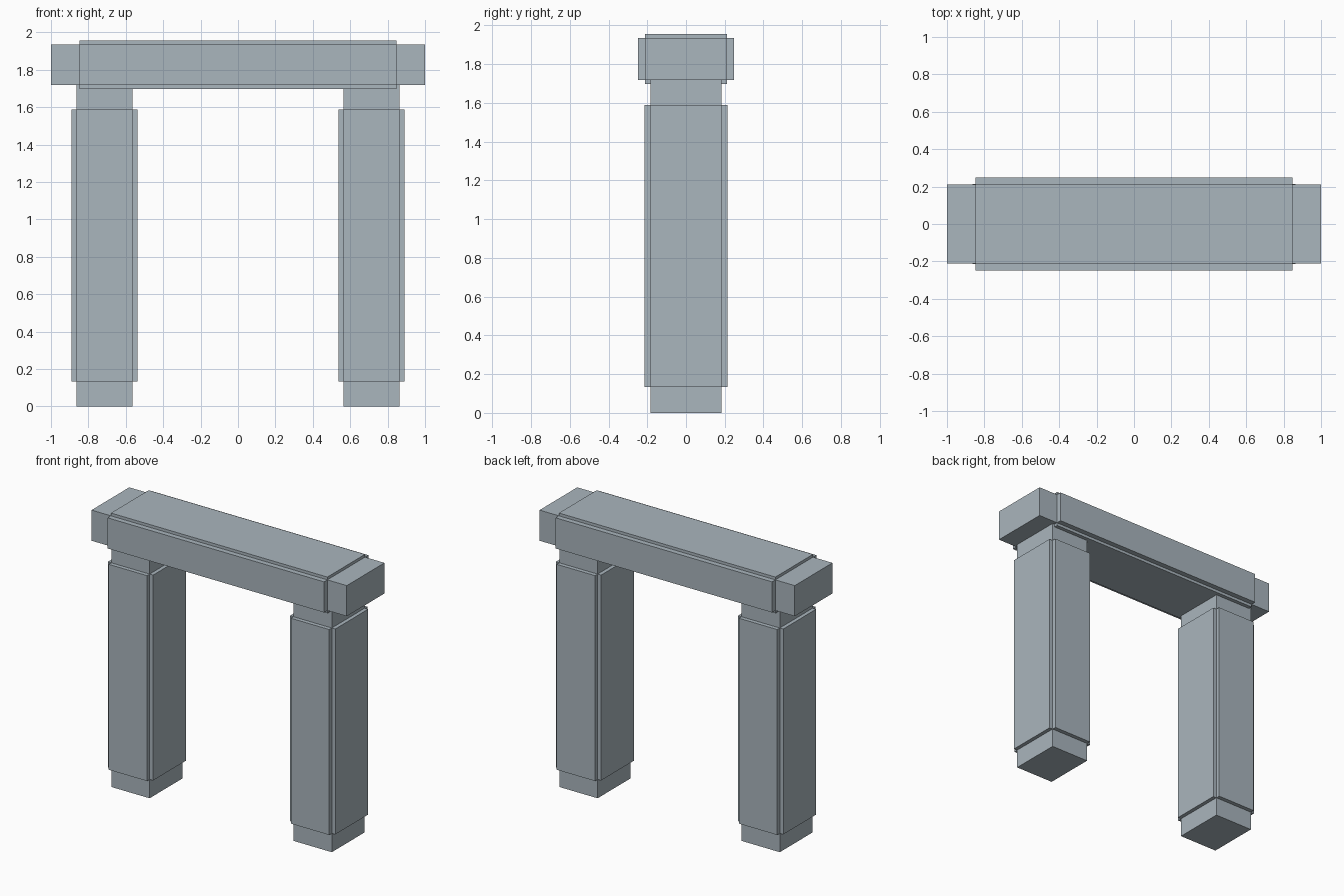
import bpy
import bmesh
from mathutils import Vector

cube = bpy.data.objects.get("Cube")
if cube:
    bpy.data.objects.remove(cube, do_unlink=True)

# Single blue-grey stone colour
stone = bpy.data.materials.new("blue_grey_stone")
stone.use_nodes = True
colour = (0.40, 0.465, 0.51, 1)
stone.diffuse_color = colour
stone.node_tree.nodes["Principled BSDF"].inputs["Base Color"].default_value = colour


def panelled_block(name, low, high, axis, start, end, raise_by):
    """Box whose four long sides carry a raised panel between start and end."""
    low, high = Vector(low), Vector(high)
    bm = bmesh.new()
    bmesh.ops.create_cube(bm, size=1)
    for v in bm.verts:
        v.co = Vector([low[i] if v.co[i] < 0 else high[i] for i in range(3)])

    # Cut loops at both panel ends
    along = Vector([i == axis for i in range(3)])
    for cut in (start, end):
        bmesh.ops.bisect_plane(bm, geom=bm.verts[:] + bm.edges[:] + bm.faces[:],
                               plane_co=along * cut, plane_no=along)
    bm.normal_update()

    # Raise each middle face separately, leaving notched corners
    middle = [f for f in bm.faces
              if abs(f.normal[axis]) < 0.5
              and start < f.calc_center_median()[axis] < end]
    for face in bmesh.ops.extrude_discrete_faces(bm, faces=middle)["faces"]:
        face.normal_update()
        side = max(range(3), key=lambda i: abs(face.normal[i]))
        bmesh.ops.translate(bm, verts=face.verts, vec=face.normal * raise_by[side])

    bmesh.ops.recalc_face_normals(bm, faces=bm.faces)
    mesh = bpy.data.meshes.new(name)
    bm.to_mesh(mesh)
    bm.free()
    mesh.materials.append(stone)
    obj = bpy.data.objects.new(name, mesh)
    bpy.context.collection.objects.link(obj)
    return obj


# Upright posts
for name, x in (("left_post", 0.714), ("right_post", -0.714)):
    panelled_block(name, (x - 0.15, -0.184, 0), (x + 0.15, 0.184, 1.72),
                   2, 0.133, 1.588, (0.027, 0.029, 0))

# Crossbeam
panelled_block("crossbeam", (-1, -0.211, 1.718), (1, 0.211, 1.935),
               0, -0.848, 0.848, (0, 0.037, 0.02))
